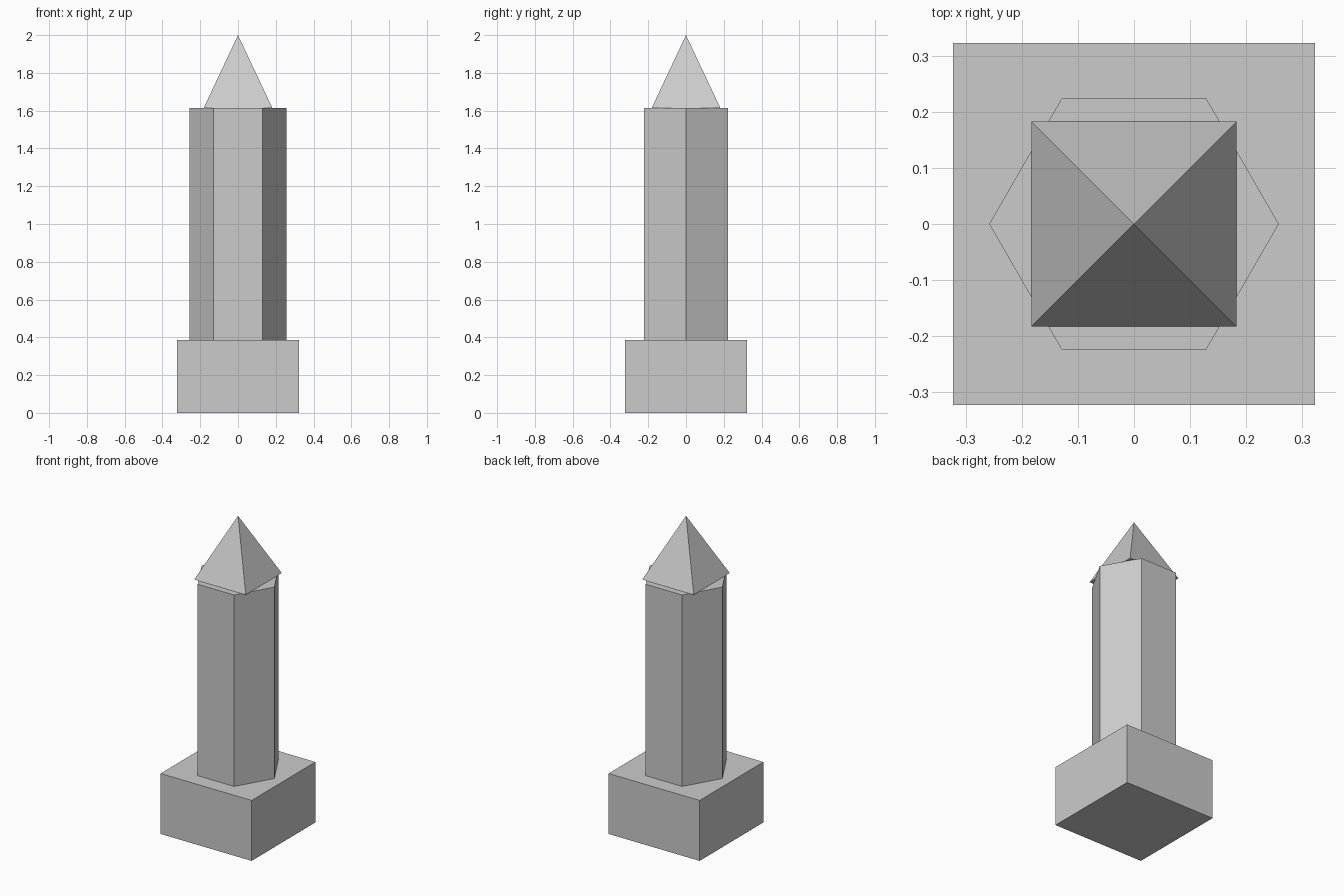
import bpy
from math import pi

if "Cube" in bpy.data.objects:
    bpy.data.objects.remove(bpy.data.objects["Cube"])

S = 2 / 3.1  # overall height is 3.1 design units

def prism(name, sides, r_bottom, r_top, z0, z1, turn):
    """Flat-shaded prism or pyramid standing between heights z0 and z1."""
    bpy.ops.mesh.primitive_cone_add(vertices=sides, radius1=r_bottom * S, radius2=r_top * S,
                                    depth=(z1 - z0) * S, location=(0, 0, (z0 + z1) / 2 * S),
                                    rotation=(0, 0, turn))
    obj = bpy.context.object
    obj.name = name
    bpy.ops.object.transform_apply(location=False, rotation=True, scale=True)
    return obj

# Square plinth
prism("plinth", 4, 0.5 * 2 ** 0.5, 0.5 * 2 ** 0.5, 0, 0.6, pi / 4)
# Hexagonal column, corners pointing along x
prism("column", 6, 0.4, 0.4, 0.6, 2.5, pi / 6)
# Square pyramid cap, its corners overhanging the column
prism("pyramid_cap", 4, 0.4, 0, 2.5, 3.1, pi / 4)
